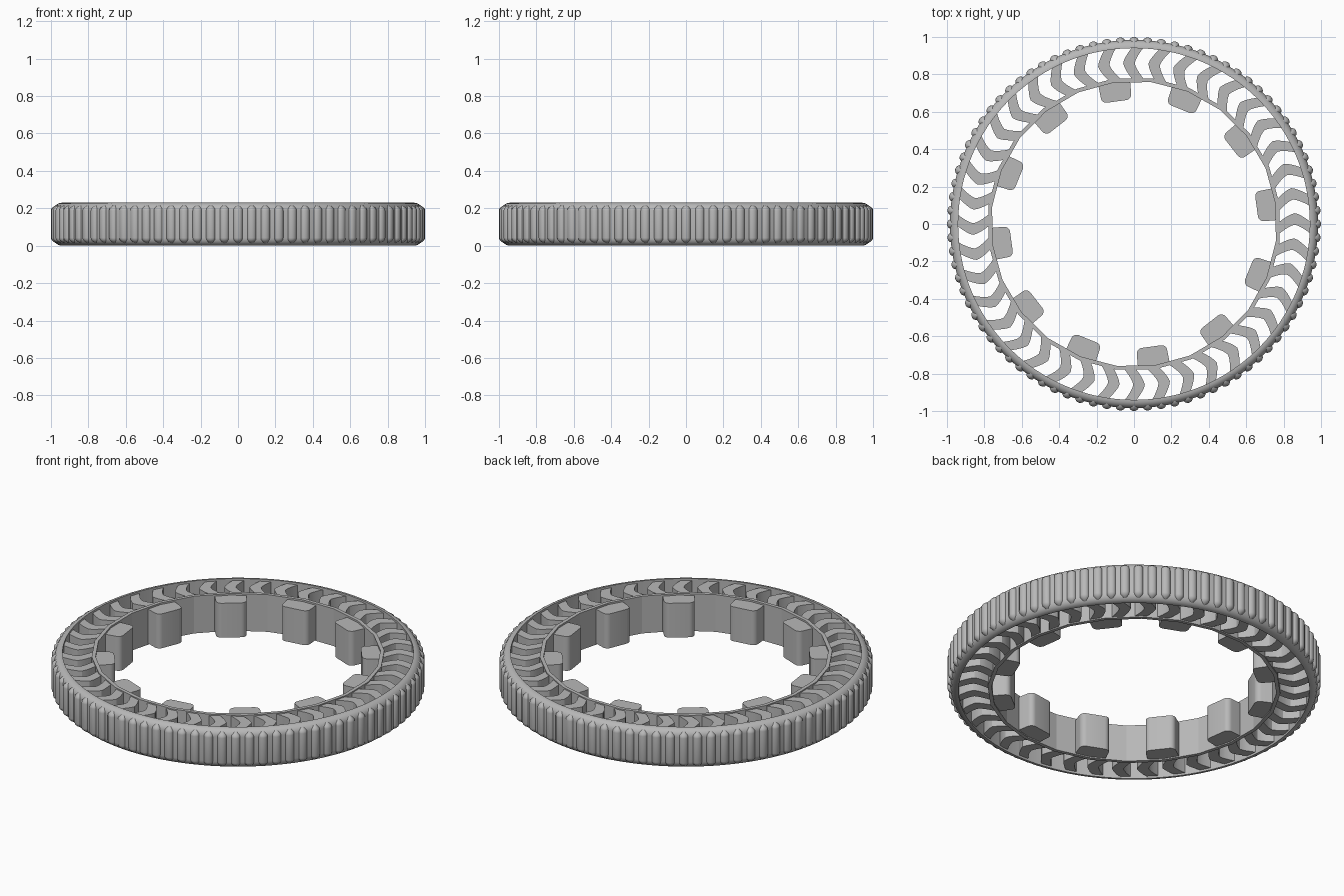
import bpy
import bmesh
from math import sin, cos, pi, radians

cube = bpy.data.objects.get("Cube")
if cube:
    bpy.data.objects.remove(cube, do_unlink=True)

HEIGHT = 0.23
MID = HEIGHT / 2
RIBS, SPOKES, LUGS = 84, 40, 12
LUG_START = radians(8)

gray = bpy.data.materials.new("matte gray")
gray.use_nodes = True
gray.diffuse_color = (0.48, 0.48, 0.48, 1)
gray.node_tree.nodes["Principled BSDF"].inputs["Base Color"].default_value = gray.diffuse_color


def finish(name, bm, smooth=None):
    bmesh.ops.recalc_face_normals(bm, faces=bm.faces)
    mesh = bpy.data.meshes.new(name)
    bm.to_mesh(mesh)
    bm.free()
    mesh.materials.append(gray)
    obj = bpy.data.objects.new(name, mesh)
    bpy.context.collection.objects.link(obj)
    if smooth:
        bpy.ops.object.select_all(action='DESELECT')
        obj.select_set(True)
        bpy.context.view_layer.objects.active = obj
        bpy.ops.object.shade_smooth_by_angle(angle=radians(smooth))
    return obj


def polar(r, t, angle):
    """Point at radius r, shifted t counterclockwise, on a spoke at angle."""
    return r * cos(angle) - t * sin(angle), r * sin(angle) + t * cos(angle)


def lathe(name, profile, steps, start=0, smooth=None):
    bm = bmesh.new()
    rings = []
    for i in range(steps):
        a = start + 2 * pi * i / steps
        rings.append([bm.verts.new((r * cos(a), r * sin(a), z)) for r, z in profile])
    n = len(profile)
    for i in range(steps):
        a, b = rings[i], rings[(i + 1) % steps]
        for j in range(n):
            k = (j + 1) % n
            bm.faces.new((a[j], b[j], b[k], a[k]))
    return finish(name, bm, smooth)


def prism(bm, outline, angle, z0, z1):
    """Upright block from a (radius, shift) outline."""
    low = [bm.verts.new((*polar(r, t, angle), z0)) for r, t in outline]
    high = [bm.verts.new((*polar(r, t, angle), z1)) for r, t in outline]
    n = len(outline)
    bm.faces.new(low[::-1])
    bm.faces.new(high)
    for j in range(n):
        k = (j + 1) % n
        bm.faces.new((low[j], low[k], high[k], high[j]))


# Outer rim with rounded shoulders
RIM, ROUND = 0.984, 0.042
corner = [(RIM - ROUND + ROUND * cos(i * pi / 12), ROUND * sin(i * pi / 12)) for i in range(7)]
lower = [(r, ROUND - s) for r, s in reversed(corner)]
upper = [(r, HEIGHT - ROUND + s) for r, s in corner]
outer = lower + upper
lathe("outer_rim", [(0.94, 0)] + outer + [(0.94, HEIGHT)], 168, smooth=35)

# Raised grip ribs, running up the rim and tapering at both shoulders
bm = bmesh.new()
path = lower[3:] + upper[:4]
last = len(path) - 1
arch = [(cos(i * pi / 6), sin(i * pi / 6)) for i in range(7)]
for i in range(RIBS):
    angle = -pi / 2 + 2 * pi * i / RIBS
    rows = []
    for j, (r, z) in enumerate(path):
        taper = min(1, 0.25 + 0.35 * min(j, last - j))
        rows.append([bm.verts.new((*polar(r - 0.004 + 0.02 * taper * s,
                                          0.025 * taper * c, angle), z))
                     for c, s in arch])
    for a, b in zip(rows, rows[1:]):
        for k in range(len(arch) - 1):
            bm.faces.new((a[k], a[k + 1], b[k + 1], b[k]))
    bm.faces.new(rows[0])
    bm.faces.new(rows[-1])
finish("grip_ribs", bm, 50)

# Thin faceted inner ring
lathe("inner_ring", [(0.764, 0.005), (0.785, 0.005),
                     (0.785, HEIGHT - 0.005), (0.764, HEIGHT - 0.005)],
      2 * LUGS, LUG_START)

# Bent spokes between the two rings
bm = bmesh.new()
STEPS = 10
bend = []
for i in range(STEPS + 1):
    u = 2 * i / STEPS - 1
    bend.append((0.86 + 0.087 * u, 0.05 * (1 - abs(u) ** 1.4)))
outline = [(r, t + 0.008) for r, t in bend] + [(r, t - 0.054) for r, t in reversed(bend)]
for i in range(SPOKES):
    prism(bm, outline, 2 * pi * i / SPOKES, 0.012, HEIGHT - 0.012)
finish("bent_spokes", bm, 30)

# Rounded drive lugs on the inside
bm = bmesh.new()
R_IN, HALF, FILLET = 0.662, 0.082, 0.03
arc = [(R_IN + FILLET * (1 - cos(i * pi / 10)), HALF - FILLET * (1 - sin(i * pi / 10)))
       for i in range(6)]
lug = arc + [(0.765, HALF + 0.004)]
lug += [(r, -t) for r, t in reversed(lug)]
for i in range(LUGS):
    prism(bm, lug, LUG_START + 2 * pi * i / LUGS, 0.012, HEIGHT - 0.015)
finish("inner_lugs", bm, 30)
